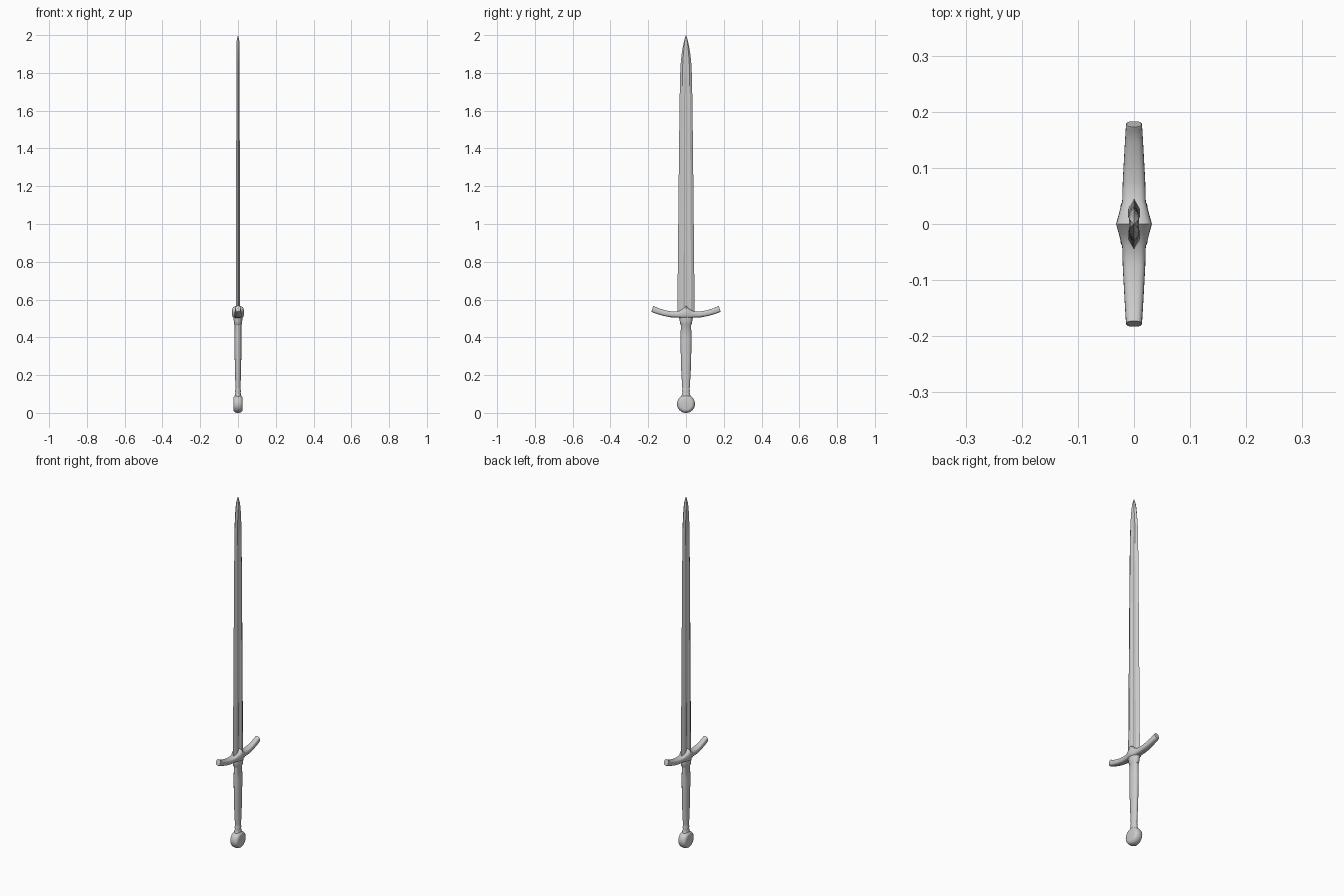
import bpy, bmesh, math
from mathutils import Vector

if "Cube" in bpy.data.objects:
    bpy.data.objects.remove(bpy.data.objects["Cube"])


def loft(name, rings, angle=35):
    """Skin a list of equal-length point rings, cap both ends, shade."""
    bm = bmesh.new()
    loops = [[bm.verts.new(p) for p in ring] for ring in rings]
    n = len(loops[0])
    for a, b in zip(loops, loops[1:]):
        for i in range(n):
            j = (i + 1) % n
            bm.faces.new((a[i], a[j], b[j], b[i]))
    bm.faces.new(loops[0])
    bm.faces.new(loops[-1])
    bmesh.ops.remove_doubles(bm, verts=bm.verts, dist=1e-6)
    bmesh.ops.recalc_face_normals(bm, faces=bm.faces)
    mesh = bpy.data.meshes.new(name)
    bm.to_mesh(mesh)
    bm.free()
    ob = bpy.data.objects.new(name, mesh)
    bpy.context.collection.objects.link(ob)
    bpy.ops.object.select_all(action='DESELECT')
    ob.select_set(True)
    bpy.context.view_layer.objects.active = ob
    bpy.ops.object.shade_smooth_by_angle(angle=math.radians(angle))
    return ob


def oval(centre, u, v, n=24, power=1.0):
    """Closed superellipse ring spanned by half-axes u and v."""
    pts = []
    for i in range(n):
        a = 2 * math.pi * i / n
        c, s = math.cos(a), math.sin(a)
        pts.append(Vector(centre)
                   + Vector(u) * math.copysign(abs(c) ** power, c)
                   + Vector(v) * math.copysign(abs(s) ** power, s))
    return pts


# Blade: flattened section with bevelled edges and a shallow fuller
def blade_ring(z, w, t, fuller):
    half = [(0, w), (t, w * .6), (t, w * .28), (t * fuller, w * .12),
            (t * fuller, -w * .12), (t, -w * .28), (t, -w * .6), (0, -w)]
    half += [(-x, y) for x, y in half[-2:0:-1]]
    return [(x, y, z) for x, y in half]


loft("blade", [blade_ring(*s) for s in (
    (.51, .046, .0105, .6), (.9, .042, .0100, .6), (1.3, .038, .0095, .6),
    (1.6, .0345, .009, .6), (1.76, .032, .009, .65), (1.84, .029, .009, .8),
    (1.90, .023, .009, 1), (1.94, .0165, .0085, 1), (1.97, .010, .007, 1),
    (2.0, .0006, .0006, 1))], angle=20)

# Crossguard: upswept arms, pointed block in the middle
arm = [  # y top, z top, y bottom, z bottom, half depth in x
    (0, .567, 0, .497, .032), (.018, .551, .018, .499, .027),
    (.040, .537, .042, .505, .021), (.075, .537, .079, .506, .020),
    (.110, .543, .117, .513, .018), (.145, .554, .154, .524, .016),
    (.168, .564, .179, .533, .0145), (.171, .567, .182, .535, .0145),
    (.173, .568, .183, .537, .013)]
stations = [(-a, b, -c, d, e) for a, b, c, d, e in arm[:0:-1]] + arm
guard = []
for yt, zt, yb, zb, hx in stations:
    top, bottom = Vector((0, yt, zt)), Vector((0, yb, zb))
    guard.append(oval((top + bottom) / 2, (hx, 0, 0), (top - bottom) / 2, 24, .7))
loft("crossguard", guard, 40)

# Grip with flared collar under the guard and a ring at the pommel
loft("grip", [oval((0, 0, z), (x, 0, 0), (0, y, 0)) for z, x, y in (
    (.085, .018, .025), (.098, .016, .022), (.108, .014, .019),
    (.118, .016, .021), (.124, .014, .019), (.135, .0135, .020),
    (.22, .016, .025), (.32, .018, .028), (.40, .0185, .029),
    (.465, .018, .027), (.470, .021, .031), (.485, .022, .033),
    (.50, .024, .036), (.51, .024, .036))])

# Pommel: thick disc facing sideways with rounded rims
profile = [(0, .0245), (.030, .0245), (.036, .023), (.043, .018), (.0465, .009)]
profile += [(.0475, 0)] + [(r, -x) for r, x in profile[::-1]]
loft("pommel", [oval((x, 0, .0475), (0, r, 0), (0, 0, r), 32)
                for r, x in profile], 35)
